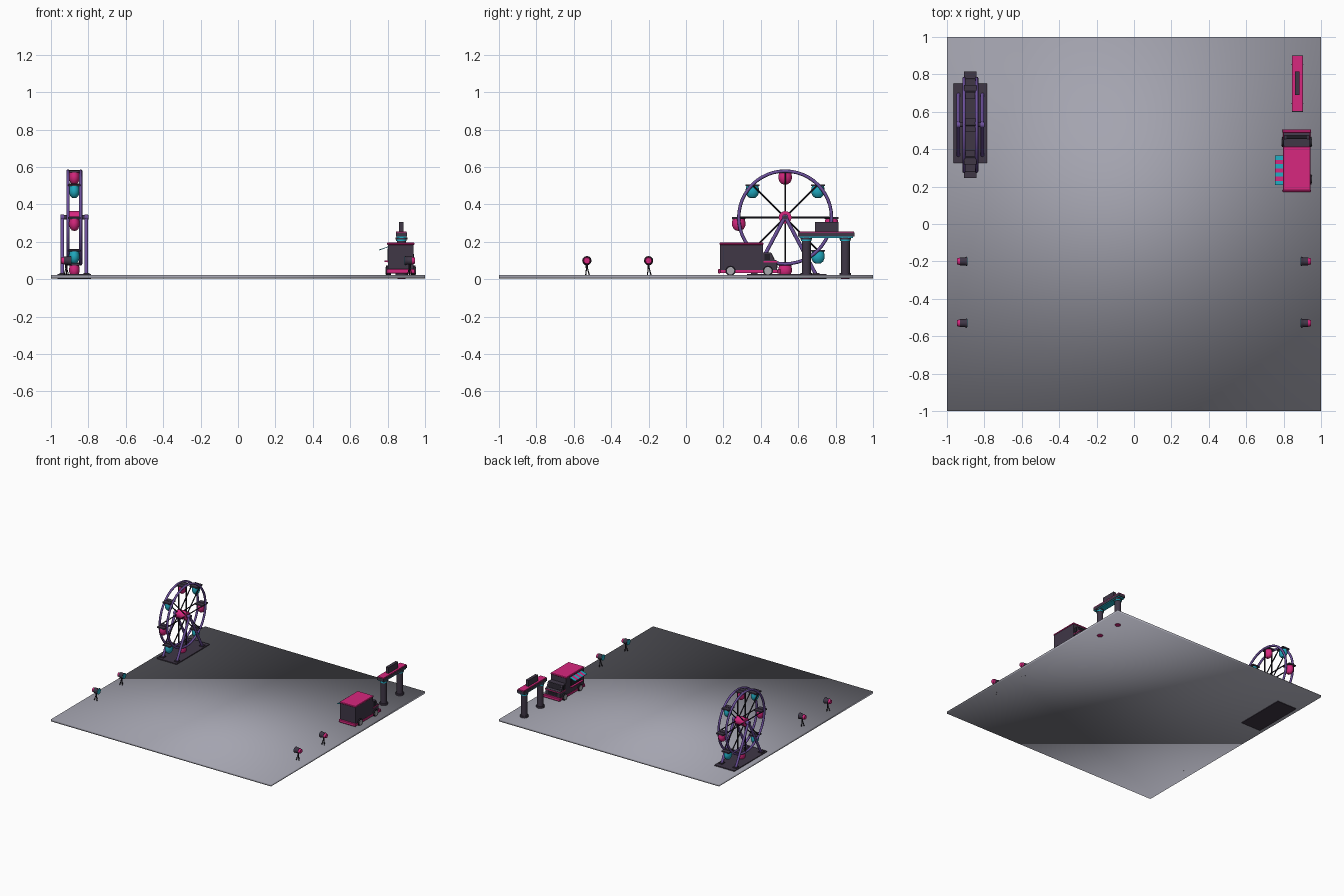
import bpy, bmesh, math
from mathutils import Vector, Matrix

cube = bpy.data.objects.get("Cube")
if cube:
    bpy.data.objects.remove(cube, do_unlink=True)


def material(name, *rgb):
    m = bpy.data.materials.new(name)
    m.use_nodes = True
    m.diffuse_color = (*rgb, 1)
    m.node_tree.nodes["Principled BSDF"].inputs["Base Color"].default_value = (*rgb, 1)
    return m


GREY = material("paving grey", 0.37, 0.37, 0.43)
DARK = material("dark plum", 0.05, 0.038, 0.062)
BLACK = material("near black", 0.015, 0.013, 0.02)
PINK = material("hot pink", 0.68, 0.02, 0.21)
CYAN = material("bright cyan", 0.015, 0.42, 0.55)
PURPLE = material("violet", 0.15, 0.08, 0.33)
SILVER = material("hub silver", 0.4, 0.4, 0.43)


def finish(name, bm, mat, smooth=True):
    bmesh.ops.recalc_face_normals(bm, faces=bm.faces)
    mesh = bpy.data.meshes.new(name)
    bm.to_mesh(mesh)
    bm.free()
    mesh.materials.append(mat)
    obj = bpy.data.objects.new(name, mesh)
    bpy.context.collection.objects.link(obj)
    if smooth:
        bpy.ops.object.select_all(action="DESELECT")
        obj.select_set(True)
        bpy.context.view_layer.objects.active = obj
        bpy.ops.object.shade_smooth_by_angle(angle=math.radians(35))
    return obj


def box(name, mat, x, y, z, bevel=0):
    """Box from (low, high) ranges on each axis."""
    bm = bmesh.new()
    bmesh.ops.create_cube(bm, size=1)
    for v in bm.verts:
        v.co = Vector([(r[0] + r[1]) / 2 + c * (r[1] - r[0]) for c, r in zip(v.co, (x, y, z))])
    if bevel:
        bmesh.ops.bevel(bm, geom=bm.edges[:], offset=bevel, segments=1, affect="EDGES")
    return finish(name, bm, mat, False)


def rod(name, mat, a, b, r1, r2=None, sides=12):
    """Cylinder or cone running from point a to point b."""
    a, b = Vector(a), Vector(b)
    d = b - a
    bm = bmesh.new()
    turn = d.to_track_quat("Z", "Y").to_matrix().to_4x4()
    bmesh.ops.create_cone(bm, cap_ends=True, segments=sides, radius1=r1,
                          radius2=r1 if r2 is None else r2, depth=d.length,
                          matrix=Matrix.Translation((a + b) / 2) @ turn)
    return finish(name, bm, mat)


def extrude_x(name, mat, profile, x0, x1):
    """Side profile of (y, z) points pushed along x."""
    bm = bmesh.new()
    face = bm.faces.new([bm.verts.new((x0, y, z)) for y, z in profile])
    new = bmesh.ops.extrude_face_region(bm, geom=[face])["geom"]
    bmesh.ops.translate(bm, vec=(x1 - x0, 0, 0),
                        verts=[g for g in new if isinstance(g, bmesh.types.BMVert)])
    return finish(name, bm, mat, False)


def lathe(name, mat, profile, centre, squash):
    """Profile of (radius, height) points spun about z, flattened along x."""
    bm = bmesh.new()
    verts = [bm.verts.new((r, 0, z)) for r, z in profile]
    edges = [bm.edges.new(p) for p in zip(verts, verts[1:])]
    bmesh.ops.spin(bm, geom=verts + edges, axis=(0, 0, 1), cent=(0, 0, 0),
                   angle=math.tau, steps=16)
    bmesh.ops.remove_doubles(bm, verts=bm.verts, dist=0.0001)
    bmesh.ops.transform(bm, verts=bm.verts,
                        matrix=Matrix.Translation(centre) @ Matrix.Diagonal((squash, 1, 1, 1)))
    return finish(name, bm, mat)


# Ground slab, softly shaded across its corners
ground = box("ground_slab", GREY, (-1, 1), (-1, 1), (0.004, 0.021))
for p in ground.data.polygons:
    p.use_smooth = True

# Big wheel: base, supports, rims, spokes and hub
WX, WY, WZ, R = -0.875, 0.53, 0.33, 0.248
box("wheel_base", DARK, (WX - 0.09, WX + 0.09), (0.325, 0.75), (0, 0.028))
rod("wheel_axle", DARK, (WX - 0.075, WY, WZ), (WX + 0.075, WY, WZ), 0.012)
rod("wheel_hub", PINK, (WX - 0.042, WY, WZ), (WX + 0.042, WY, WZ), 0.034, sides=20)
for side in (-1, 1):
    sx = WX + side * 0.064
    for lean in (-1, 1):
        rod("support_leg", PURPLE, (sx, WY, WZ + 0.005), (sx, WY + lean * 0.165, 0.024), 0.01)
        box("support_foot", DARK, (sx - 0.016, sx + 0.016),
            (WY + lean * 0.165 - 0.018, WY + lean * 0.165 + 0.018), (0.026, 0.034))
    rod("support_cap", PURPLE, (sx - 0.01, WY, WZ), (sx + 0.01, WY, WZ), 0.017)
    rx = WX + side * 0.034
    bpy.ops.mesh.primitive_torus_add(location=(rx, WY, WZ), rotation=(0, math.pi / 2, 0),
                                     major_radius=R, minor_radius=0.009,
                                     major_segments=48, minor_segments=8)
    rim = bpy.context.object
    rim.name = "wheel_rim"
    rim.data.materials.append(PURPLE)
    bpy.ops.object.shade_smooth()
    for i in range(8):
        a = i * math.pi / 4
        rod("wheel_spoke", BLACK, (rx, WY, WZ),
            (rx, WY + R * math.cos(a), WZ + R * math.sin(a)), 0.0045, sides=6)

# Hanging cabins, alternating in colour
BOWL = [(0, -0.072), (0.016, -0.07), (0.028, -0.06), (0.036, -0.042),
        (0.036, -0.026), (0.032, -0.008), (0, -0.008)]
for i in range(8):
    a = i * math.pi / 4
    y, z = WY + R * math.cos(a), WZ + R * math.sin(a)
    lathe("cabin_bowl", CYAN if i % 2 else PINK, BOWL, (WX, y, z), 0.78)
    box("cabin_roof", DARK, (WX - 0.033, WX + 0.033), (y - 0.037, y + 0.037),
        (z - 0.008, z + 0.002))
    rod("cabin_pivot", DARK, (WX - 0.04, y, z), (WX + 0.04, y, z), 0.006, sides=8)

# Food truck, facing the back
TX0, TX1 = 0.797, 0.943
box("truck_body", DARK, (TX0 + 0.004, TX1 - 0.004), (0.183, 0.412), (0.045, 0.186))
box("truck_roof", PINK, (TX0, TX1), (0.178, 0.415), (0.184, 0.195), 0.003)
box("truck_skirt", PINK, (TX0, TX1), (0.178, 0.495), (0.032, 0.048))
extrude_x("truck_cab", DARK, [(0.41, 0.046), (0.41, 0.142), (0.455, 0.142), (0.472, 0.105),
                              (0.487, 0.098), (0.487, 0.046)], TX0 + 0.006, TX1 - 0.006)
extrude_x("windscreen", BLACK, [(0.457, 0.141), (0.473, 0.107), (0.47, 0.104), (0.452, 0.139)],
          TX0 + 0.018, TX1 - 0.018)
box("truck_grille", BLACK, (TX0 + 0.03, TX1 - 0.03), (0.484, 0.49), (0.06, 0.085))
box("cab_stripe", PINK, (TX0 + 0.003, TX1 - 0.003), (0.414, 0.49), (0.09, 0.096))
for y in ((0.488, 0.506), (0.172, 0.184)):
    box("bumper", PINK, (TX0 - 0.003, TX1 + 0.003), y, (0.03, 0.054), 0.003)
for x in (TX0 + 0.003, TX1 - 0.007):
    box("cab_window", BLACK, (x, x + 0.004), (0.419, 0.448), (0.103, 0.134))
for x, out in ((TX0, -1), (TX1, 1)):
    for y in (0.238, 0.438):
        rod("truck_tyre", BLACK, (x - out * 0.02, y, 0.045), (x + out * 0.006, y, 0.045), 0.027, sides=20)
        rod("wheel_disc", SILVER, (x, y, 0.045), (x + out * 0.009, y, 0.045), 0.02, sides=20)
box("serving_hatch", BLACK, (TX0 + 0.001, TX0 + 0.006), (0.215, 0.355), (0.1, 0.165))
box("serving_counter", PINK, (TX0 - 0.014, TX0 + 0.005), (0.21, 0.36), (0.093, 0.1))

# Striped awning sloping off the serving side
for i in range(7):
    y = 0.208 + i * 0.0225
    stripe = box("awning_stripe", PINK if i % 2 else CYAN, (0.753, 0.802), (y, y + 0.0225), (0.171, 0.175))
    for v in stripe.data.vertices:
        v.co.z -= (0.802 - v.co.x) * 0.36

# Entrance gate
GX = 0.874
for y in (0.643, 0.852):
    rod("gate_foot", PINK, (GX, y, 0.002), (GX, y, 0.022), 0.022, sides=20)
    rod("gate_plinth", DARK, (GX, y, 0.02), (GX, y, 0.034), 0.031, sides=20)
    rod("gate_column", DARK, (GX, y, 0.03), (GX, y, 0.216), 0.024, sides=20)
    rod("gate_collar", CYAN, (GX, y, 0.203), (GX, y, 0.213), 0.028, sides=20)
    rod("gate_capital", DARK, (GX, y, 0.213), (GX, y, 0.222), 0.031, sides=20)
box("gate_trim", CYAN, (GX - 0.027, GX + 0.027), (0.606, 0.894), (0.22, 0.228))
box("gate_beam", DARK, (GX - 0.03, GX + 0.03), (0.6, 0.9), (0.227, 0.249))
box("gate_top", PINK, (GX - 0.028, GX + 0.028), (0.603, 0.897), (0.248, 0.256))
box("gate_sign", DARK, (GX - 0.012, GX + 0.012), (0.69, 0.815), (0.255, 0.305))

# Floodlights on tripods, aimed inward
for side in (-1, 1):
    for y in (-0.2, -0.53):
        cx = side * 0.918

        def along(t, z=0.099):
            return (cx - side * t, y, z)

        rod("lamp_rear", PINK, along(-0.028), along(-0.012), 0.016, 0.02)
        rod("lamp_body", DARK, along(-0.013), along(0.015), 0.021)
        rod("lamp_rim", DARK, along(0.012), along(0.024), 0.021, 0.025)
        rod("lamp_lens", CYAN, along(0.022), along(0.027), 0.022)
        rod("lamp_stem", BLACK, (cx, y, 0.06), (cx, y, 0.085), 0.006, sides=8)
        for k in range(3):
            a = k * math.tau / 3 + math.pi / 2
            rod("tripod_leg", BLACK, (cx, y, 0.07),
                (cx + 0.018 * math.cos(a), y + 0.018 * math.sin(a), 0.004), 0.003, sides=6)
